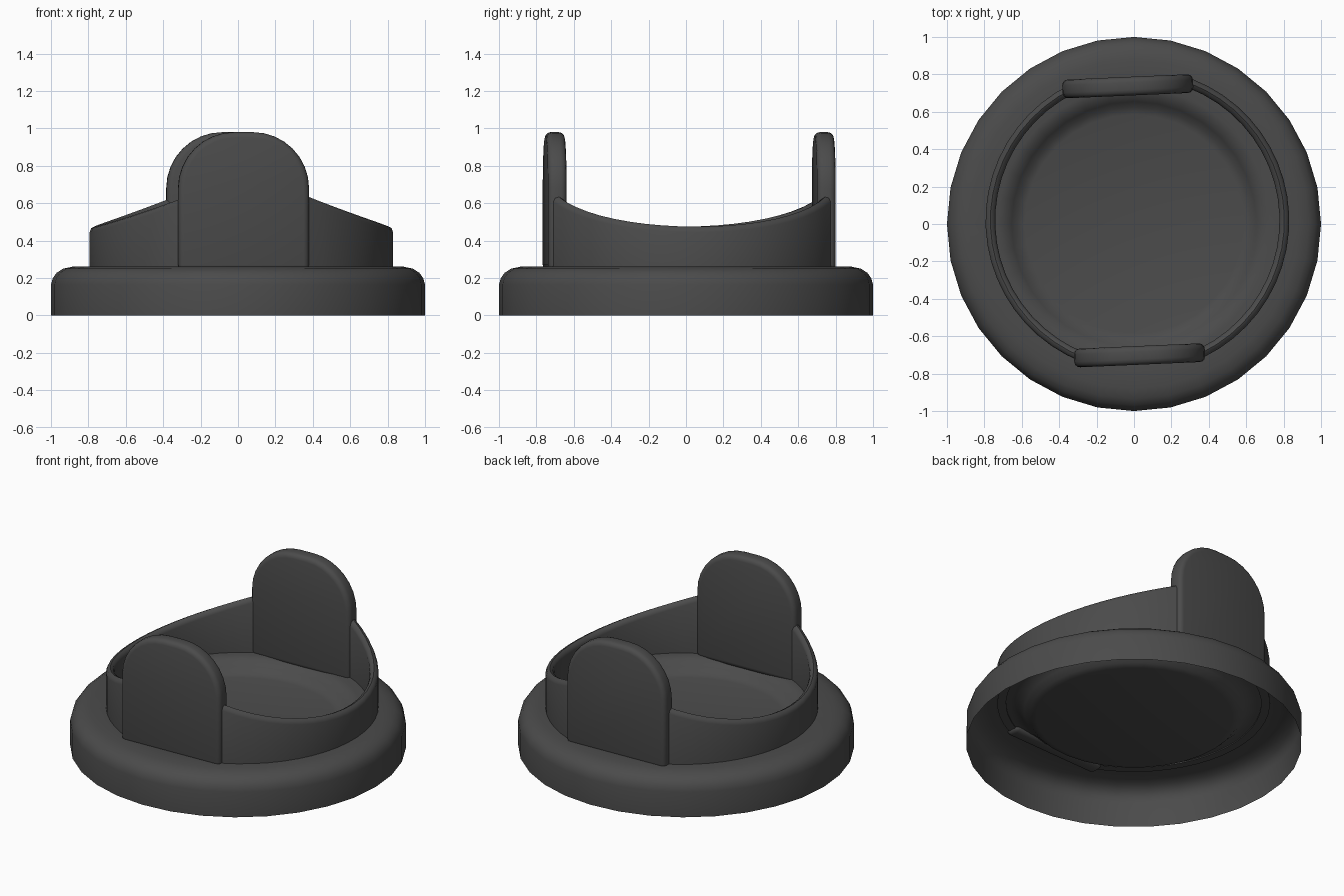
import bpy, bmesh, math
from mathutils import Matrix

if "Cube" in bpy.data.objects:
    bpy.data.objects.remove(bpy.data.objects["Cube"])

dark = bpy.data.materials.new("dark grey plastic")
dark.diffuse_color = (0.07, 0.07, 0.07, 1)
dark.use_nodes = True
dark.node_tree.nodes["Principled BSDF"].inputs["Base Color"].default_value = dark.diffuse_color

# the raised collar is slightly turned and shifted on the base
PLACE = Matrix.Translation((0.018, 0.018, 0)) @ Matrix.Rotation(math.radians(2.5), 4, 'Z')


def finish(bm, name, matrix=Matrix()):
    bmesh.ops.recalc_face_normals(bm, faces=bm.faces)
    me = bpy.data.meshes.new(name)
    bm.transform(matrix)
    bm.to_mesh(me)
    bm.free()
    ob = bpy.data.objects.new(name, me)
    bpy.context.collection.objects.link(ob)
    me.materials.append(dark)
    bpy.ops.object.select_all(action='DESELECT')
    ob.select_set(True)
    bpy.context.view_layer.objects.active = ob
    return ob


def smooth():
    bpy.ops.object.shade_smooth_by_angle(angle=math.radians(45))


# Base: thin open shell with rounded shoulder and a shallow dish
profile = [(1, 0), (1, .165), (.99, .2), (.97, .228), (.935, .25), (.88, .262),
           (.73, .262), (.69, .252), (.655, .222), (.625, .192), (.585, .18)]
N = 32
bm = bmesh.new()
rings = [[bm.verts.new((r * math.cos(2 * math.pi * i / N), r * math.sin(2 * math.pi * i / N), z))
          for i in range(N)] for r, z in profile]
for a, b in zip(rings, rings[1:]):
    for i in range(N):
        j = (i + 1) % N
        bm.faces.new((a[i], a[j], b[j], b[i]))
floor = bm.faces.new(rings[-1])
bm.normal_update()
flip = floor.normal.z < 0
ob = finish(bm, "base")
if ob.data.polygons[-1].normal.z < 0:
    ob.data.flip_normals()
smooth()


# Side walls: curved bands whose top edge rises toward the plates
def side_wall(name, start):
    bm = bmesh.new()
    sections = []
    steps, span = 20, 66.5
    for i in range(steps + 1):
        a = -span + 2 * span * i / steps
        t = .475 + .165 * (abs(a) / span) ** 2
        c, s = math.cos(math.radians(start + a)), math.sin(math.radians(start + a))
        sec = [(.76, .256), (.76, t - .03), (.768, t - .009), (.786, t),
               (.804, t - .009), (.812, t - .03), (.812, .256)]
        sections.append([bm.verts.new((r * c, r * s, z)) for r, z in sec])
    for p, q in zip(sections, sections[1:]):
        for k in range(7):
            m = (k + 1) % 7
            bm.faces.new((p[k], p[m], q[m], q[k]))
    bm.faces.new(sections[0])
    bm.faces.new(sections[-1])
    finish(bm, name, PLACE)
    smooth()


side_wall("right_wall", 0)
side_wall("left_wall", 180)


# Upright plates: rounded-top slabs with softened edges
def plate(name, y):
    w, top, r, half, cx = .35, .98, .30, .05, -.02
    pts = [(-w, .24), (w, .24)]
    for sx in (1, -1):
        for i in range(9):
            a = math.pi / 2 * (i if sx > 0 else 8 - i) / 8
            pts.append((sx * (w - r + r * math.cos(a)), top - r + r * math.sin(a)))
    bm = bmesh.new()
    f = bm.faces.new([bm.verts.new((x + cx, y - half, z)) for x, z in pts])
    ext = bmesh.ops.extrude_face_region(bm, geom=[f])
    bmesh.ops.translate(bm, vec=(0, 2 * half, 0),
                        verts=[v for v in ext['geom'] if isinstance(v, bmesh.types.BMVert)])
    ob = finish(bm, name, PLACE)
    mod = ob.modifiers.new("soft_edges", 'BEVEL')
    mod.width = .03
    mod.segments = 3
    mod.limit_method = 'ANGLE'
    mod.angle_limit = math.radians(40)
    bpy.ops.object.modifier_apply(modifier=mod.name)
    smooth()


plate("front_plate", -.72)
plate("back_plate", .72)
